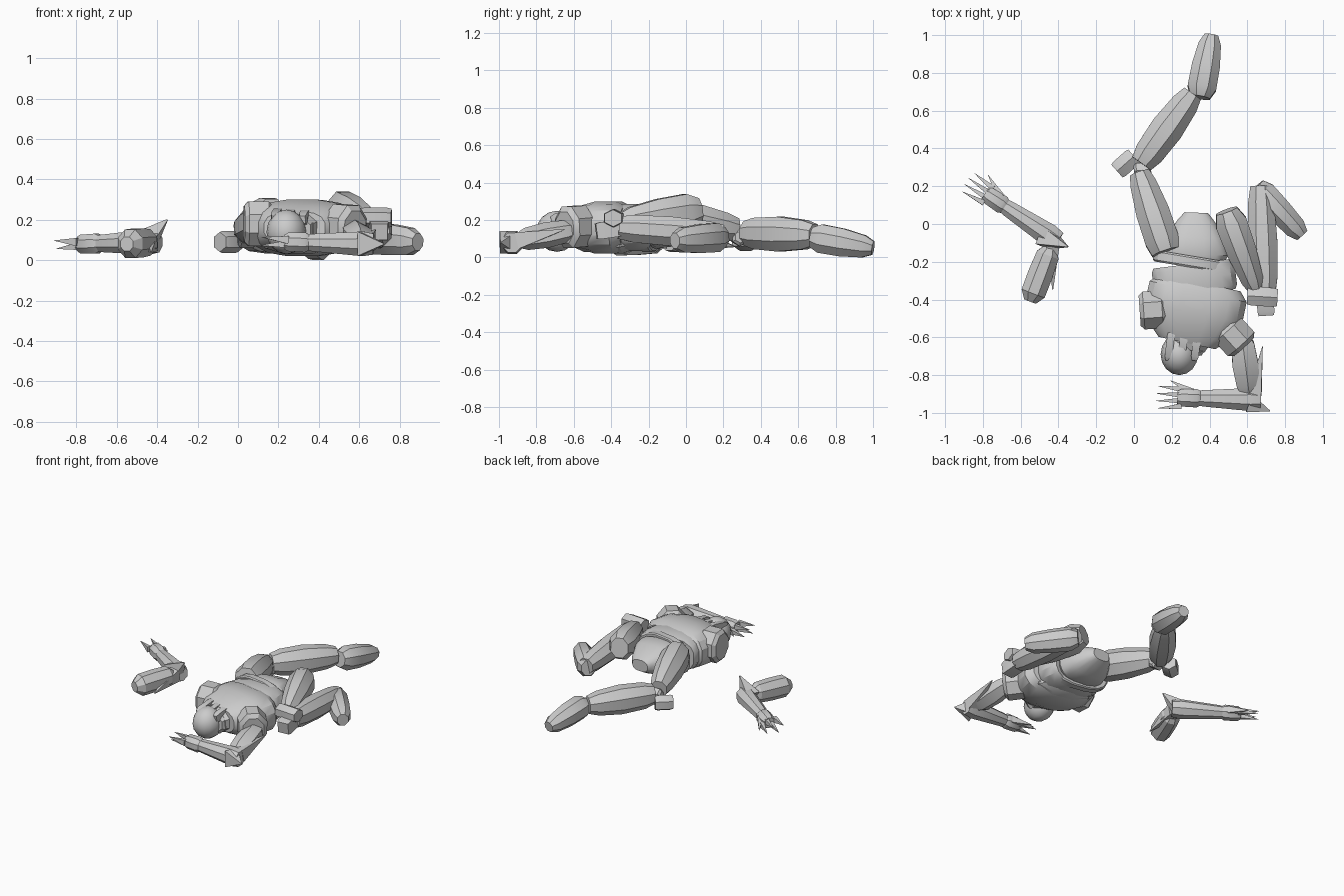
import bpy
import math
from mathutils import Vector

cube = bpy.data.objects.get("Cube")
if cube:
    bpy.data.objects.remove(cube, do_unlink=True)

UP = Vector((0, 0, 1))


def smooth(obj):
    bpy.ops.object.select_all(action='DESELECT')
    obj.select_set(True)
    bpy.context.view_layer.objects.active = obj
    bpy.ops.object.shade_smooth_by_angle(angle=math.radians(30))


def limb(name, start, end, width, height, taper=1.0, belly=0.0, cap=0.65, sides=8, power=1.0):
    """Armour segment: faceted tube, swollen in the middle, with narrowed ends."""
    start, end = Vector(start), Vector(end)
    along = (end - start).normalized()
    side = along.cross(UP).normalized()
    up = side.cross(along)

    # Superellipse outline that exactly fills its width and height
    outline = []
    for i in range(sides):
        angle = (i + 0.5) * math.tau / sides
        c, s = math.cos(angle), math.sin(angle)
        outline.append((math.copysign(abs(c) ** power, c), math.copysign(abs(s) ** power, s)))
    reach_x = 2 * max(c for c, s in outline)
    reach_z = 2 * max(s for c, s in outline)

    # Rings along the axis, each scaled by taper, belly and end cap
    verts, faces = [], []
    stations = ((0, cap), (0.15, 1), (0.5, 1 + belly), (0.85, 1), (1, cap))
    for t, swell in stations:
        scale = swell * (1 + (taper - 1) * t)
        centre = start.lerp(end, t)
        for c, s in outline:
            verts.append(centre + side * (c * width * scale / reach_x)
                         + up * (s * height * scale / reach_z))
    top = (len(stations) - 1) * sides
    for base in range(0, top, sides):
        for i in range(sides):
            j = (i + 1) % sides
            faces.append((base + i, base + j, base + sides + j, base + sides + i))
    faces.append(tuple(reversed(range(sides))))
    faces.append(tuple(range(top, top + sides)))

    mesh = bpy.data.meshes.new(name)
    mesh.from_pydata(verts, [], faces)
    mesh.update()
    obj = bpy.data.objects.new(name, mesh)
    bpy.context.collection.objects.link(obj)
    smooth(obj)


def spike(name, start, end, width, height):
    limb(name, start, end, width, height, taper=0.05, cap=1, sides=4)


def torso(name, start, end, width, height, **shape):
    limb(name, start, end, width, height, sides=16, power=0.75, **shape)


def forearm(side, elbow, wrist, elbow_tip):
    """Gauntlet with elbow spike, hand, four fingers and a thumb."""
    elbow, wrist = Vector(elbow), Vector(wrist)
    reach = wrist - elbow
    across = reach.cross(UP).normalized()

    def point(t, offset=0.0, lift=0.0):
        return elbow + reach * t + across * offset + UP * lift

    limb(side + "_forearm", point(-0.05), point(0.85), width=0.13, height=0.13, taper=0.6, cap=0.8)
    limb(side + "_hand", point(0.75), point(1.05), width=0.1, height=0.1, taper=0.9, cap=0.8)
    spike(side + "_elbow_spike", point(0.1, -0.02), elbow_tip, width=0.1, height=0.12)
    for i in range(4):
        offset = (i - 1.5) * 0.03
        lift = 0.02 * (-1) ** i
        spike(f"{side}_finger_{i + 1}", point(1, offset, lift / 2),
              point(1.35 - abs(offset), offset * 1.3, lift), width=0.03, height=0.04)
    spike(side + "_thumb", point(0.85, 0.03), point(1.15, 0.09, -0.02), width=0.04, height=0.05)


# Torso
torso("pelvis", (0.32, -0.2, 0.16), (0.33, 0.06, 0.16), width=0.39, height=0.25,
      taper=0.4, belly=0.15, cap=0.8)
torso("belt", (0.3, -0.23, 0.16), (0.31, -0.17, 0.16), width=0.41, height=0.26, cap=0.95)
torso("abdomen", (0.31, -0.21, 0.16), (0.33, -0.37, 0.16), width=0.44, height=0.25, cap=0.95)
torso("chest", (0.35, -0.31, 0.16), (0.28, -0.63, 0.16), width=0.55, height=0.29,
      taper=0.7, belly=0.13, cap=0.8)
limb("back_plate", (0.34, -0.28, 0.08), (0.29, -0.58, 0.08), width=0.4, height=0.12, taper=0.8)
limb("neck_collar", (0.3, -0.58, 0.16), (0.28, -0.67, 0.15), width=0.25, height=0.2, taper=0.7)

# Shoulder guards
limb("right_shoulder", (0.17, -0.45, 0.18), (0.03, -0.46, 0.18), width=0.2, height=0.22, cap=0.8)
limb("left_shoulder", (0.48, -0.54, 0.17), (0.58, -0.65, 0.16), width=0.19, height=0.22, cap=0.75)

# Head with helmet fins
bpy.ops.mesh.primitive_uv_sphere_add(segments=16, ring_count=8, radius=0.11,
                                     location=(0.24, -0.69, 0.14))
head = bpy.context.object
head.name = "head"
head.scale.x = 0.9
smooth(head)
for i in range(3):
    x = 0.2 + i * 0.07
    limb(f"helmet_fin_{i + 1}", (x - 0.02, -0.72, 0.2), (x, -0.56, 0.23),
         width=0.04, height=0.06, sides=4)
limb("cheek_guard", (0.31, -0.57, 0.15), (0.33, -0.7, 0.15), width=0.09, height=0.15, sides=6)

# Attached left arm
elbow = (0.65, -0.93, 0.08)
limb("left_upper_arm", (0.57, -0.59, 0.15), (0.61, -0.9, 0.09), width=0.12, height=0.12,
     belly=0.15, sides=6)
spike("left_arm_blade", (0.64, -0.9, 0.09), (0.68, -0.65, 0.15), width=0.07, height=0.09)
forearm("left", elbow, (0.25, -0.92, 0.09), elbow_tip=(0.72, -0.99, 0.08))

# Detached right arm
limb("right_upper_arm", (-0.44, -0.12, 0.09), (-0.55, -0.41, 0.08), width=0.12, height=0.13,
     taper=1.1, belly=0.05, cap=0.5)
spike("right_arm_blade", (-0.43, -0.11, 0.09), (-0.43, -0.35, 0.04), width=0.07, height=0.09)
forearm("right", (-0.42, -0.08, 0.09), (-0.77, 0.15, 0.08), elbow_tip=(-0.35, -0.12, 0.2))

# Right leg, stretched out
limb("right_thigh", (0.17, -0.15, 0.22), (0.03, 0.27, 0.15), width=0.19, height=0.21,
     taper=0.7, belly=0.1, cap=0.8)
limb("right_knee", (-0.09, 0.28, 0.09), (0, 0.36, 0.09), width=0.1, height=0.11, cap=0.9, sides=6)
limb("right_knee_joint", (0, 0.28, 0.11), (0.09, 0.29, 0.11), width=0.08, height=0.1, sides=6)
limb("right_shin", (0.04, 0.32, 0.13), (0.31, 0.69, 0.12), width=0.16, height=0.17,
     taper=0.9, belly=0.15, cap=0.75)
limb("right_foot", (0.35, 0.67, 0.11), (0.41, 1, 0.05), width=0.16, height=0.16,
     taper=0.7, belly=0.1)

# Left leg, folded back on itself
limb("left_thigh", (0.49, 0.07, 0.25), (0.65, -0.36, 0.19), width=0.18, height=0.21,
     taper=0.6, belly=0.1)
limb("left_knee", (0.6, -0.38, 0.21), (0.76, -0.39, 0.21), width=0.1, height=0.1, cap=0.9, sides=6)
limb("left_knee_joint", (0.69, -0.34, 0.16), (0.7, -0.48, 0.14), width=0.09, height=0.09,
     cap=0.9, sides=4)
limb("left_shin", (0.69, -0.36, 0.16), (0.67, 0.2, 0.12), width=0.15, height=0.15,
     taper=0.9, belly=0.1, cap=0.8)
limb("left_foot", (0.65, 0.2, 0.11), (0.89, -0.06, 0.09), width=0.14, height=0.16,
     taper=0.8, belly=0.05)
